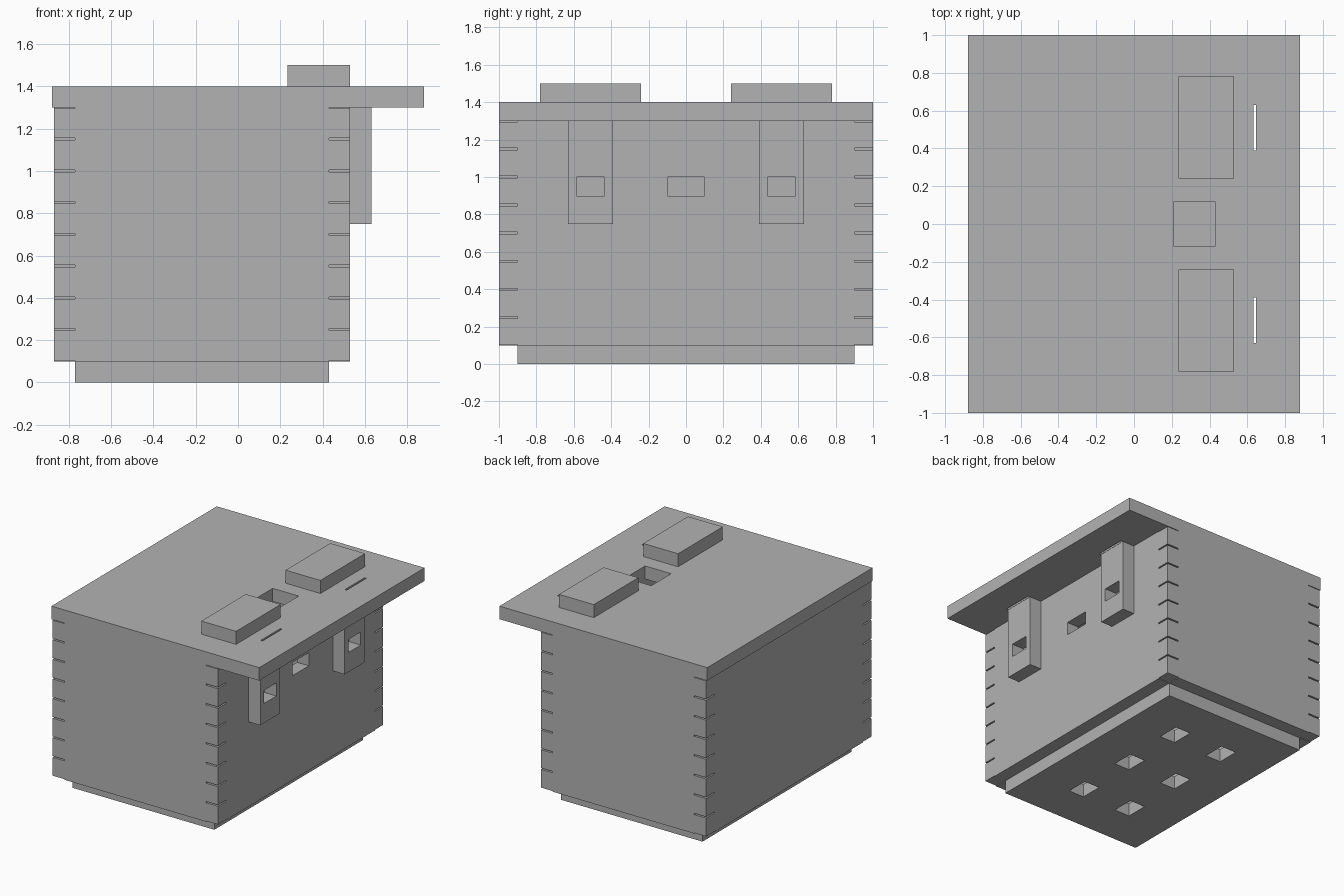
import bpy
import bmesh
from mathutils import Vector

cube = bpy.data.objects.get("Cube")
if cube:
    bpy.data.objects.remove(cube, do_unlink=True)

# One plain grey for every part
GREY = (0.45, 0.45, 0.45, 1.0)
grey = bpy.data.materials.new("plain_grey")
grey.use_nodes = True
grey.diffuse_color = GREY
grey.node_tree.nodes["Principled BSDF"].inputs["Base Color"].default_value = GREY


def add_block(bm, low, high):
    """Add an axis-aligned block between two corners."""
    low, high = Vector(low), Vector(high)
    verts = bmesh.ops.create_cube(bm, size=1)["verts"]
    bmesh.ops.scale(bm, verts=verts, vec=high - low)
    bmesh.ops.translate(bm, verts=verts, vec=(low + high) / 2)


def make_object(name, blocks):
    bm = bmesh.new()
    for low, high in blocks:
        add_block(bm, low, high)
    mesh = bpy.data.meshes.new(name)
    bm.to_mesh(mesh)
    bm.free()
    mesh.materials.append(grey)
    obj = bpy.data.objects.new(name, mesh)
    bpy.context.scene.collection.objects.link(obj)
    return obj


def make_part(name, blocks, holes=()):
    """Make a part and cut box-shaped holes through it."""
    obj = make_object(name, blocks)
    if not holes:
        return obj
    cutter = make_object(name + "_cutter", holes)
    cutter.hide_render = True
    mod = obj.modifiers.new("holes", "BOOLEAN")
    mod.operation = "DIFFERENCE"
    mod.solver = "EXACT"
    mod.object = cutter
    graph = bpy.context.evaluated_depsgraph_get()
    cut_mesh = bpy.data.meshes.new_from_object(obj.evaluated_get(graph))
    obj.modifiers.clear()
    obj.data = cut_mesh
    bpy.data.objects.remove(cutter, do_unlink=True)
    return obj


# Main sizes
X0, X1, Y = -0.87, 0.53, 1.0      # outside of the walls
T = 0.1                           # board thickness
IX0, IX1, IY = X0 + T, X1 - T, Y - T
Z0, Z1 = 0.1, 1.3                 # wall bottom and top
FINGERS, GAP = 8, 0.005
STEP = (Z1 - Z0) / FINGERS


def fingers(x, y, parity):
    """Every second joint finger of a corner, with a thin gap around it."""
    return [((x, y, Z0 + i * STEP + GAP), (x + T, y + T, Z0 + (i + 1) * STEP - GAP))
            for i in range(parity, FINGERS, 2)]


# Front and back walls with even fingers
for name, y in (("front_wall", -Y), ("back_wall", IY)):
    make_part(name, [((IX0, y, Z0), (IX1, y + T, Z1))]
              + fingers(X0, y, 0) + fingers(IX1, y, 0))

# Side walls with odd fingers; the left one has an entrance hole
for name, x, holes in (
        ("right_wall", X0, ()),
        ("left_wall", IX1, [((IX1 - T, -0.1, 0.9), (X1 + T, 0.1, 1.0))])):
    make_part(name, [((x, -IY, Z0), (x + T, IY, Z1))]
              + fingers(x, -Y, 1) + fingers(x, IY, 1), holes)

# Floor with six vents
mid = (X0 + X1) / 2
vents = [((x - 0.065, y - 0.085, -T), (x + 0.065, y + 0.085, 2 * T))
         for x in (mid - 0.21, mid + 0.21) for y in (-0.5, 0, 0.5)]
make_part("floor", [((IX0, -IY, 0), (IX1, IY, Z0))], vents)

# Overhanging lid with a square opening and two thin slots
lid_holes = [((0.21, -0.12, 1.2), (0.43, 0.12, 1.5))]
lid_holes += [((0.632, y - 0.12, 1.2), (0.647, y + 0.12, 1.5)) for y in (-0.51, 0.51)]
make_part("lid", [((-0.88, -Y, Z1), (0.88, Y, Z1 + T))], lid_holes)

# Paired lid blocks and hanging brackets
for side, s in (("front", -1), ("back", 1)):
    y = 0.51 * s
    make_part(side + "_lid_block", [((0.235, y - 0.27, 1.4), (X1, y + 0.27, 1.5))])
    make_part(side + "_bracket", [((X1, y - 0.12, 0.75), (X1 + T, y + 0.12, Z1))],
              [((X1 - T, y - 0.075, 0.9), (X1 + 2 * T, y + 0.075, 1.0))])
